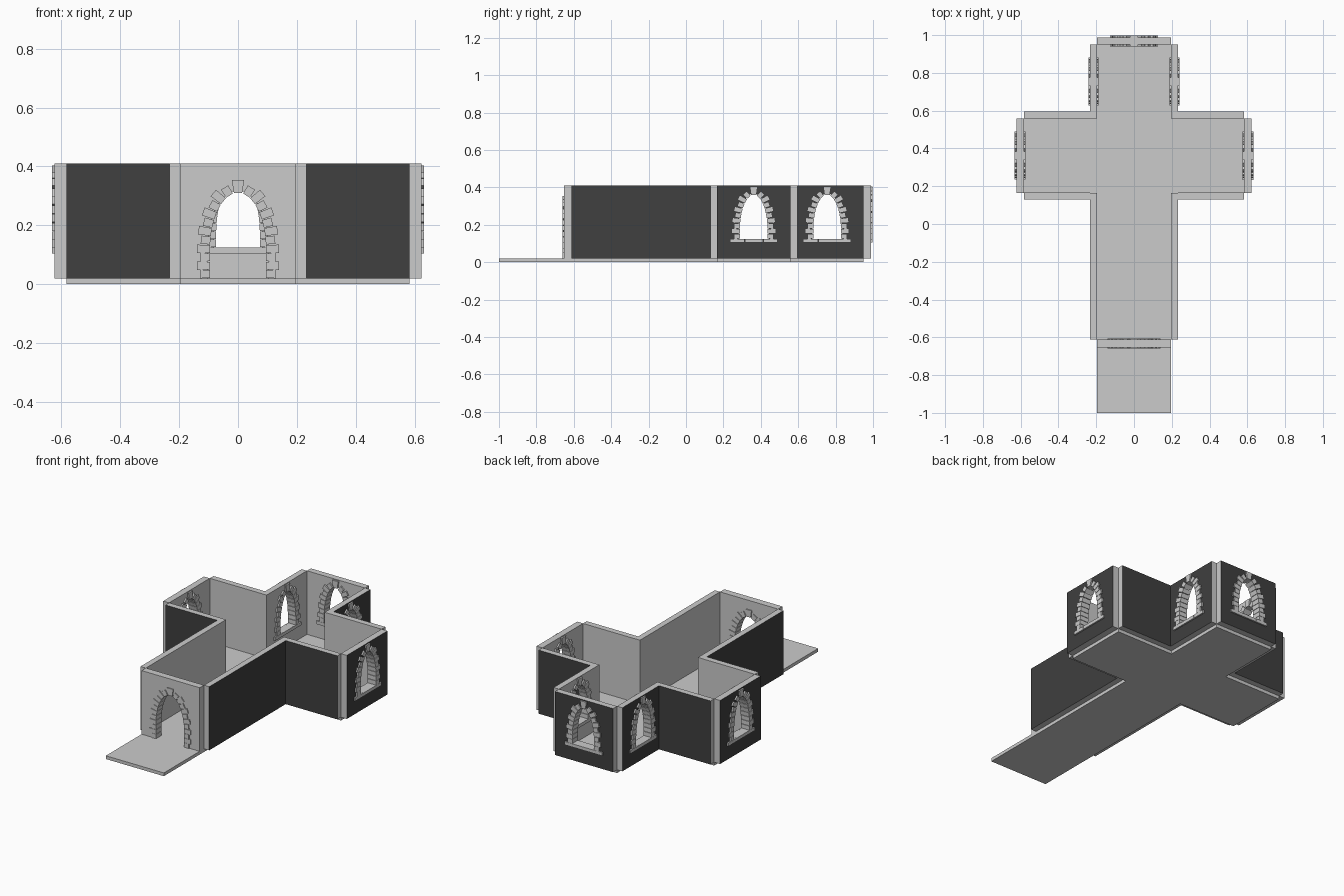
import bpy, bmesh, math
from mathutils import Matrix, Vector

if "Cube" in bpy.data.objects:
    bpy.data.objects.remove(bpy.data.objects["Cube"])

def material(name, v):
    m = bpy.data.materials.new(name)
    m.diffuse_color = (v, v, v, 1)
    m.use_nodes = True
    m.node_tree.nodes["Principled BSDF"].inputs["Base Color"].default_value = m.diffuse_color
    return m

LIGHT = material("light_grey_stone", 0.6)
DARK = material("dark_grey_outside", 0.05)
Z0, Z1 = 0.02, 0.41          # wall bottom and top


def frame(n, cx, cy):
    """Local x runs along the wall, local y is up, local z points outward."""
    n = Vector((n[0], n[1], 0))
    up = Vector((0, 0, 1))
    u = up.cross(n)
    m = Matrix((u, up, n)).transposed().to_4x4()
    m.translation = (cx, cy, 0)
    return m


def add_object(name, mesh, matrix, mats):
    for m in mats:
        mesh.materials.append(m)
    ob = bpy.data.objects.new(name, mesh)
    ob.matrix_world = matrix
    bpy.context.collection.objects.link(ob)
    return ob


def half_arch(a, base, spring, b, steps=40):
    """Right half of an opening: list of (point, outward normal, arc length)."""
    out = [(Vector((a, base)), Vector((1, 0)), 0.0)]
    for i in range(steps + 1):
        t = math.pi / 2 * i / steps
        p = Vector((a * math.cos(t), spring + b * math.sin(t)))
        n = Vector((b * math.cos(t), a * math.sin(t))).normalized()
        out.append((p, n, out[-1][2] + (p - out[-1][0]).length))
    return out


def at(path, s):
    for (p, n, l), (q, m, k) in zip(path, path[1:]):
        if l <= s <= k and k > l:
            f = (s - l) / (k - l)
            return p.lerp(q, f), n.lerp(m, f).normalized()
    return path[-1][0], path[-1][1]


def prism(bm, pts, d):
    lo = [bm.verts.new((p[0], p[1], -d)) for p in pts]
    hi = [bm.verts.new((p[0], p[1], d)) for p in pts]
    bm.faces.new(lo[::-1])
    bm.faces.new(hi)
    for i in range(len(pts)):
        j = (i + 1) % len(pts)
        bm.faces.new((lo[i], lo[j], hi[j], hi[i]))


def stones(name, path, count, depth, matrix, sill=None):
    bm = bmesh.new()
    top = path[-1][0].y
    step = (path[-1][2] - 0.016) / count
    # alternating long and short stones up both sides
    for i in range(count):
        p, n = at(path, (i + 0.5) * step)
        t = Vector((-n.y, n.x))
        length = 0.044 if i % 2 else 0.032
        w0, w1 = step * 0.46, step * 0.5
        quad = [p - t * w0, p + n * length - t * w1,
                p + n * length + t * w1, p + t * w0]
        prism(bm, quad, depth)
        prism(bm, [(-q.x, q.y) for q in quad], depth)
    # keystone
    prism(bm, [(-0.014, top), (0.014, top), (0.021, top + 0.044), (-0.021, top + 0.044)], depth)
    # sill blocks
    if sill:
        lo, hi, half = sill
        edges = [-half, -half * 0.37, half * 0.4, half]
        for x0, x1 in zip(edges, edges[1:]):
            prism(bm, [(x0, lo), (x1 - 0.001, lo), (x1 - 0.001, hi), (x0, hi)], depth)
    bmesh.ops.recalc_face_normals(bm, faces=bm.faces)
    mesh = bpy.data.meshes.new(name)
    bm.to_mesh(mesh)
    bm.free()
    add_object(name, mesh, matrix, [LIGHT])


def wall(name, n, cx, cy, half, thick, opening=None, dark=True):
    matrix = frame(n, cx, cy)
    loops = [[(-half, Z0), (half, Z0), (half, Z1), (-half, Z1)]]
    if opening:
        if opening == "door":
            path = half_arch(0.095, Z0, 0.12, 0.19)
            stones(name + "_door_stones", path, 11, thick / 2 + 0.006, matrix)
        else:
            path = half_arch(0.074, 0.125, 0.17, 0.19)
            stones(name + "_window_stones", path, 9, thick / 2 + 0.009, matrix,
                   (0.105, 0.125, 0.128))
        # hole edge sits behind the inner face of the stones
        right = [(p + m * 0.008) for p, m, _ in path[:-1]]
        hole = [(p.x, p.y) for p in right] + [(0, path[-1][0].y + 0.008)]
        hole += [(-p.x, p.y) for p in reversed(right)]
        if opening == "door":
            loops = [[(half, Z0), (half, Z1), (-half, Z1), (-half, Z0)] + hole[::-1]]
        else:
            loops.append(hole)
    # flat filled curve with thickness, turned into a mesh
    cu = bpy.data.curves.new(name + "_outline", 'CURVE')
    cu.dimensions = '2D'
    cu.fill_mode = 'BOTH'
    cu.extrude = thick / 2
    for pts in loops:
        sp = cu.splines.new('POLY')
        sp.points.add(len(pts) - 1)
        for q, p in zip(sp.points, pts):
            q.co = (p[0], p[1], 0, 1)
        sp.use_cyclic_u = True
    tmp = bpy.data.objects.new(name + "_tmp", cu)
    raw = bpy.data.meshes.new_from_object(tmp)
    bpy.data.objects.remove(tmp)
    bm = bmesh.new()
    bm.from_mesh(raw)
    bmesh.ops.remove_doubles(bm, verts=bm.verts, dist=1e-5)
    bmesh.ops.recalc_face_normals(bm, faces=bm.faces)
    # outward side is dark
    for f in bm.faces:
        f.smooth = False
        f.material_index = 1 if dark and f.normal.z > 0.5 else 0
    mesh = bpy.data.meshes.new(name)
    bm.to_mesh(mesh)
    bm.free()
    add_object(name, mesh, matrix, [LIGHT, DARK])


# cross-shaped floor with front landing
bm = bmesh.new()
side = [(0.197, -1.0), (0.197, 0.165), (0.583, 0.165), (0.583, 0.559), (0.197, 0.559), (0.197, 0.95)]
prism(bm, side + [(-x, y) for x, y in reversed(side)], Z0 / 2)
bmesh.ops.recalc_face_normals(bm, faces=bm.faces)
floor = bpy.data.meshes.new("floor")
bm.to_mesh(floor)
bm.free()
add_object("floor", floor, Matrix.Translation((0, 0, Z0 / 2)), [LIGHT])

# end walls
wall("front_wall", (0, -1), 0, -0.632, 0.197, 0.042, "door", dark=False)
wall("back_wall", (0, 1), 0, 0.969, 0.197, 0.038, "window")

# mirrored side walls
for s, label in ((1, "right"), (-1, "left")):
    wall(label + "_nave_wall", (s, 0), s * 0.215, -0.2235, 0.3885, 0.036)
    wall(label + "_transept_front_wall", (0, -1), s * 0.408, 0.148, 0.175, 0.036)
    wall(label + "_transept_end_wall", (s, 0), s * 0.603, 0.362, 0.197, 0.040, "window")
    wall(label + "_transept_back_wall", (0, 1), s * 0.408, 0.577, 0.175, 0.036)
    wall(label + "_chancel_wall", (s, 0), s * 0.215, 0.7545, 0.1955, 0.036, "window")
